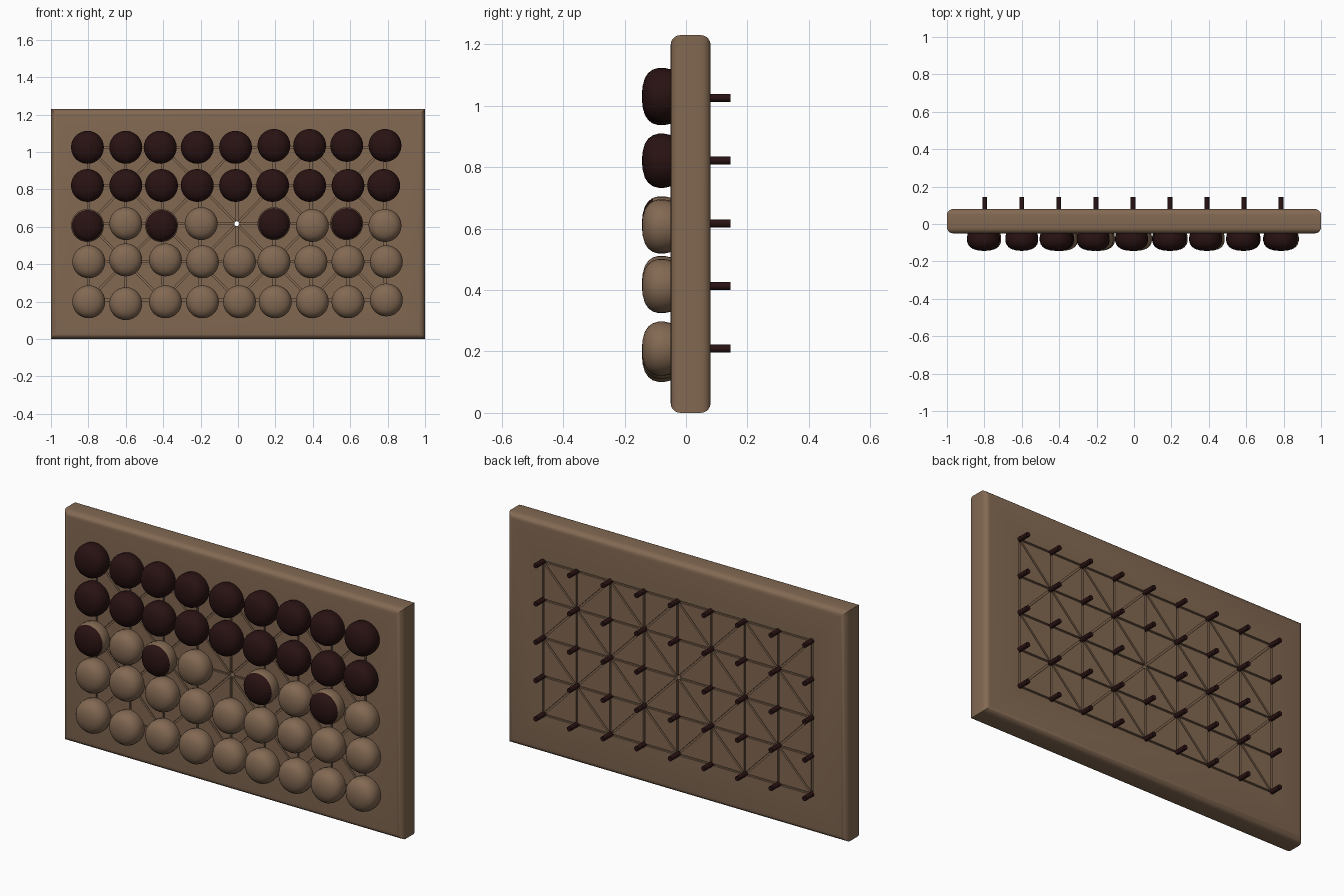
import bpy, bmesh, math
from mathutils import Matrix, Vector

if "Cube" in bpy.data.objects:
    bpy.data.objects.remove(bpy.data.objects["Cube"])


def mat(name, c):
    m = bpy.data.materials.new(name)
    m.diffuse_color = (*c, 1)
    m.use_nodes = True
    m.node_tree.nodes["Principled BSDF"].inputs["Base Color"].default_value = m.diffuse_color
    return m


tan = mat("tan_wood", (0.225, 0.14, 0.085))
dark = mat("dark_wood", (0.022, 0.006, 0.006))


def make(name, bm, mats):
    bmesh.ops.recalc_face_normals(bm, faces=bm.faces)
    me = bpy.data.meshes.new(name)
    bm.to_mesh(me)
    bm.free()
    ob = bpy.data.objects.new(name, me)
    bpy.context.collection.objects.link(ob)
    for m in mats:
        me.materials.append(m)
    return ob


def smooth(ob, deg):
    bpy.ops.object.select_all(action='DESELECT')
    ob.select_set(True)
    bpy.context.view_layer.objects.active = ob
    bpy.ops.object.shade_smooth_by_angle(angle=math.radians(deg))


def point(i, j):
    return Vector((-0.798 + 0.198 * i, 0, 0.209 + 0.204 * j))


FRONT, BACK = -0.05, 0.08

# board slab with rounded long edges
bm = bmesh.new()
bmesh.ops.create_cube(bm, size=1, matrix=Matrix.Translation((0, (FRONT + BACK) / 2, 0.615))
                      @ Matrix.Diagonal((2, BACK - FRONT, 1.23, 1)))
edges = [e for e in bm.edges if abs(e.verts[0].co.y - e.verts[1].co.y) < 0.01]
bmesh.ops.bevel(bm, geom=edges, offset=0.032, segments=5, profile=0.5, affect='EDGES')
board = make("board", bm, [tan])

# groove lines: rows, columns and alternating diagonals
lines = [((i, 0), (i, 4)) for i in range(9)] + [((0, j), (8, j)) for j in range(5)]
diag = [((0, 0), (4, 4)), ((2, 0), (6, 4)), ((4, 0), (8, 4)), ((0, 2), (2, 4)), ((6, 0), (8, 2))]
lines += diag + [((8 - a, b), (8 - c, d)) for (a, b), (c, d) in diag]

bm = bmesh.new()
for a, b in lines:
    p, q = point(*a), point(*b)
    d = q - p
    ang = math.atan2(d.z, d.x)
    for y in (FRONT, BACK):
        bmesh.ops.create_cube(bm, size=1, matrix=Matrix.Translation((p + q) / 2 + Vector((0, y, 0)))
                              @ Matrix.Rotation(-ang, 4, 'Y')
                              @ Matrix.Diagonal((d.length + 0.01, 0.02, 0.01, 1)))
# peg hole left open at the empty centre point
bmesh.ops.create_cone(bm, cap_ends=True, segments=12, radius1=0.013, radius2=0.013, depth=0.4,
                      matrix=Matrix.Translation(point(4, 2)) @ Matrix.Rotation(math.pi / 2, 4, 'X'))
cutter = make("groove_cutter", bm, [tan])
cutter.hide_render = True
mod = board.modifiers.new("grooves", 'BOOLEAN')
mod.operation = 'DIFFERENCE'
mod.solver = 'EXACT'
mod.use_self = True
mod.object = cutter
bpy.context.view_layer.objects.active = board
board.select_set(True)
bpy.ops.object.modifier_apply(modifier=mod.name)
bpy.data.objects.remove(cutter)
smooth(board, 35)

# game pieces: domed head on the front, dark peg through to the back
PROFILE = [(0, -0.144), (0.03, -0.141), (0.055, -0.134), (0.072, -0.123), (0.083, -0.108),
           (0.088, -0.09), (0.088, -0.07), (0.083, -0.047)]
# small hand-placed head shifts (hundredths) per row, bottom row first
DX = ["002221101", "002220001", "000100100", "000000000", "000000000"]
DX_LEFT = ["000000000", "000000000", "101000010", "101211101", "102210110"]
DZ = ["121111110", "011000000", "101010101", "000000000", "000001111"]
SIGN = [-1, 1, -1, 1, 1]


def piece(i, j):
    bm = bmesh.new()
    off = Vector((0.007 * (int(DX[j][i]) - int(DX_LEFT[j][i])), 0, SIGN[j] * 0.01 * int(DZ[j][i])))
    c = point(i, j)
    vs = [bm.verts.new((r, y, 0)) for r, y in PROFILE]
    es = [bm.edges.new(p) for p in zip(vs, vs[1:])]
    bmesh.ops.spin(bm, geom=vs + es, cent=(0, 0, 0), axis=(0, 1, 0), angle=2 * math.pi,
                   steps=28, use_duplicate=False)
    bmesh.ops.remove_doubles(bm, verts=bm.verts, dist=0.0005)
    is_dark = j > 2 or (j == 2 and i in (0, 2, 5, 7))
    for f in bm.faces:
        rim = j == 2 and f.calc_center_median().y > -0.1
        f.material_index = 1 if is_dark and not rim else 0
    bmesh.ops.translate(bm, verts=bm.verts, vec=c + off)
    # peg
    n = len(bm.faces)
    bmesh.ops.create_cone(bm, cap_ends=True, segments=12, radius1=0.013, radius2=0.013, depth=0.215,
                          matrix=Matrix.Translation(c + Vector((0, 0.037, 0)))
                          @ Matrix.Rotation(math.pi / 2, 4, 'X'))
    bm.faces.ensure_lookup_table()
    for f in bm.faces[n:]:
        f.material_index = 1
    smooth(make(f"piece_{j}_{i}", bm, [tan, dark]), 45)


for j in range(5):
    for i in range(9):
        if (i, j) != (4, 2):
            piece(i, j)
